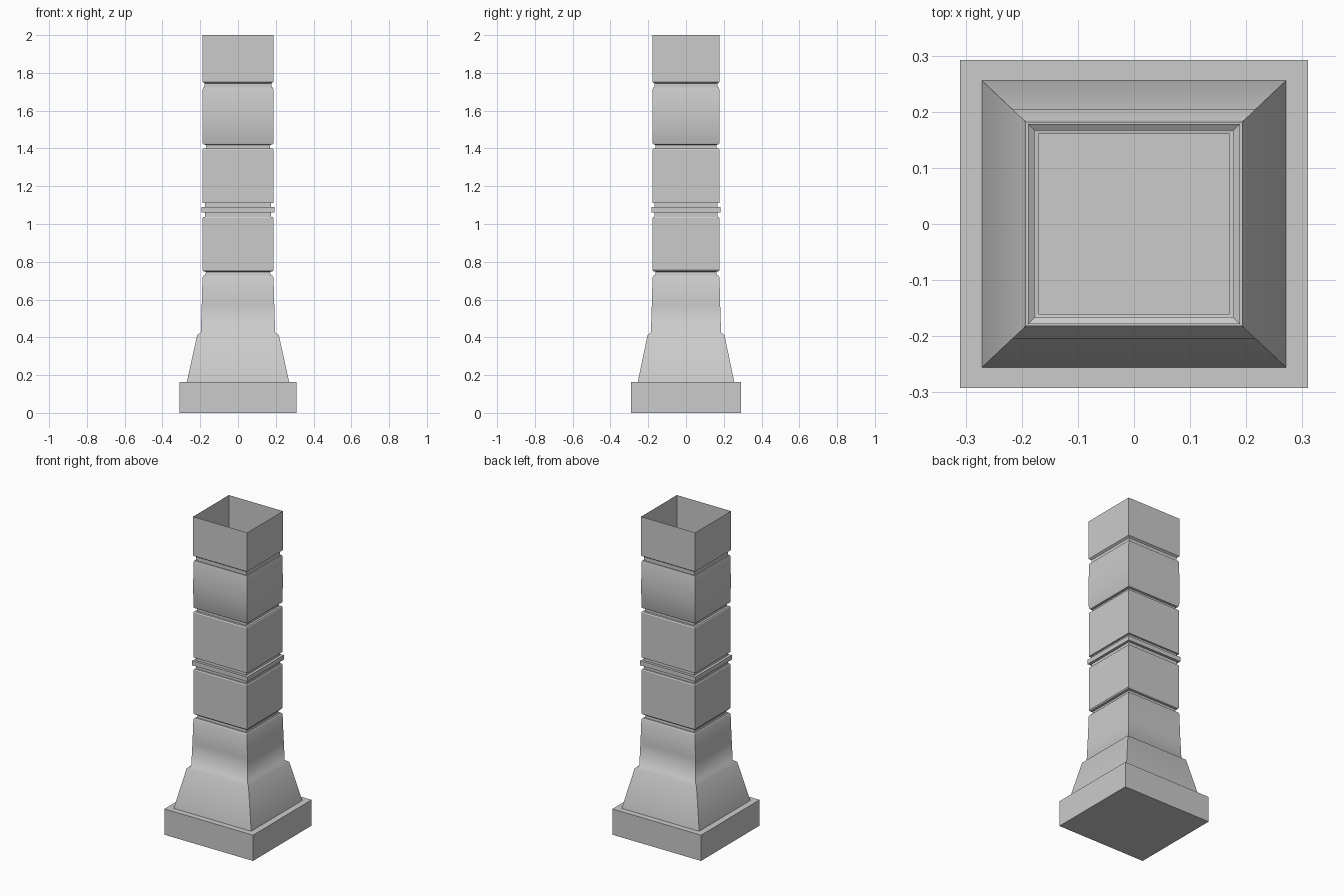
import bpy, bmesh

if "Cube" in bpy.data.objects:
    bpy.data.objects.remove(bpy.data.objects["Cube"])

Y_RATIO = 0.943  # the column is slightly shallower than it is wide


def square_loft(name, profile, smooth=False, cap_bottom=False):
    """Stack rectangular rings given as (half width, z) and skin them."""
    bm = bmesh.new()
    rings = []
    for h, z in profile:
        d = h * Y_RATIO
        rings.append([bm.verts.new((sx * h, sy * d, z))
                      for sx, sy in ((-1, -1), (1, -1), (1, 1), (-1, 1))])
    for a, b in zip(rings, rings[1:]):
        for i in range(4):
            j = (i + 1) % 4
            f = bm.faces.new((a[i], a[j], b[j], b[i]))
            f.smooth = smooth
    if cap_bottom:
        bm.faces.new(rings[0][::-1])
    # keep the four vertical corners crisp
    for e in bm.edges:
        if abs(e.verts[0].co.z - e.verts[1].co.z) > 1e-5:
            e.smooth = False
    mesh = bpy.data.meshes.new(name)
    bm.to_mesh(mesh)
    bm.free()
    obj = bpy.data.objects.new(name, mesh)
    bpy.context.collection.objects.link(obj)
    return obj


# Plinth with its top ledge
square_loft("plinth", [(0.31, 0), (0.31, 0.163), (0.271, 0.163)], cap_bottom=True)

# Flared skirt and tapered lower shaft
square_loft("flared_skirt", [(0.271, 0.163), (0.216, 0.412), (0.197, 0.425),
                             (0.192, 0.57), (0.188, 0.718), (0.181, 0.727)], smooth=True)

# Recessed neck, then lower block
square_loft("lower_neck", [(0.181, 0.727), (0.172, 0.727), (0.17, 0.747)])
square_loft("lower_block", [(0.17, 0.747), (0.183, 0.749), (0.188, 0.756),
                            (0.188, 1.031), (0.184, 1.037)])

# Projecting band between two recesses
square_loft("middle_band", [(0.184, 1.037), (0.176, 1.037), (0.176, 1.06), (0.193, 1.06),
                            (0.193, 1.089), (0.176, 1.089), (0.176, 1.11)])

# Upper block and its neck
square_loft("upper_block", [(0.176, 1.11), (0.188, 1.11), (0.188, 1.393), (0.184, 1.4)])
square_loft("upper_neck", [(0.184, 1.4), (0.17, 1.4), (0.17, 1.419)])

# Softly rounded block
square_loft("rounded_block", [(0.17, 1.419), (0.183, 1.421)])
square_loft("rounded_block_face", [(0.183, 1.421), (0.188, 1.428), (0.189, 1.575),
                                   (0.187, 1.715), (0.184, 1.722)], smooth=True)

# Top neck and the hollow, open top block
square_loft("top_neck", [(0.184, 1.722), (0.177, 1.722), (0.177, 1.745)])
square_loft("open_top_block", [(0.177, 1.745), (0.189, 1.753), (0.189, 2.0)])
